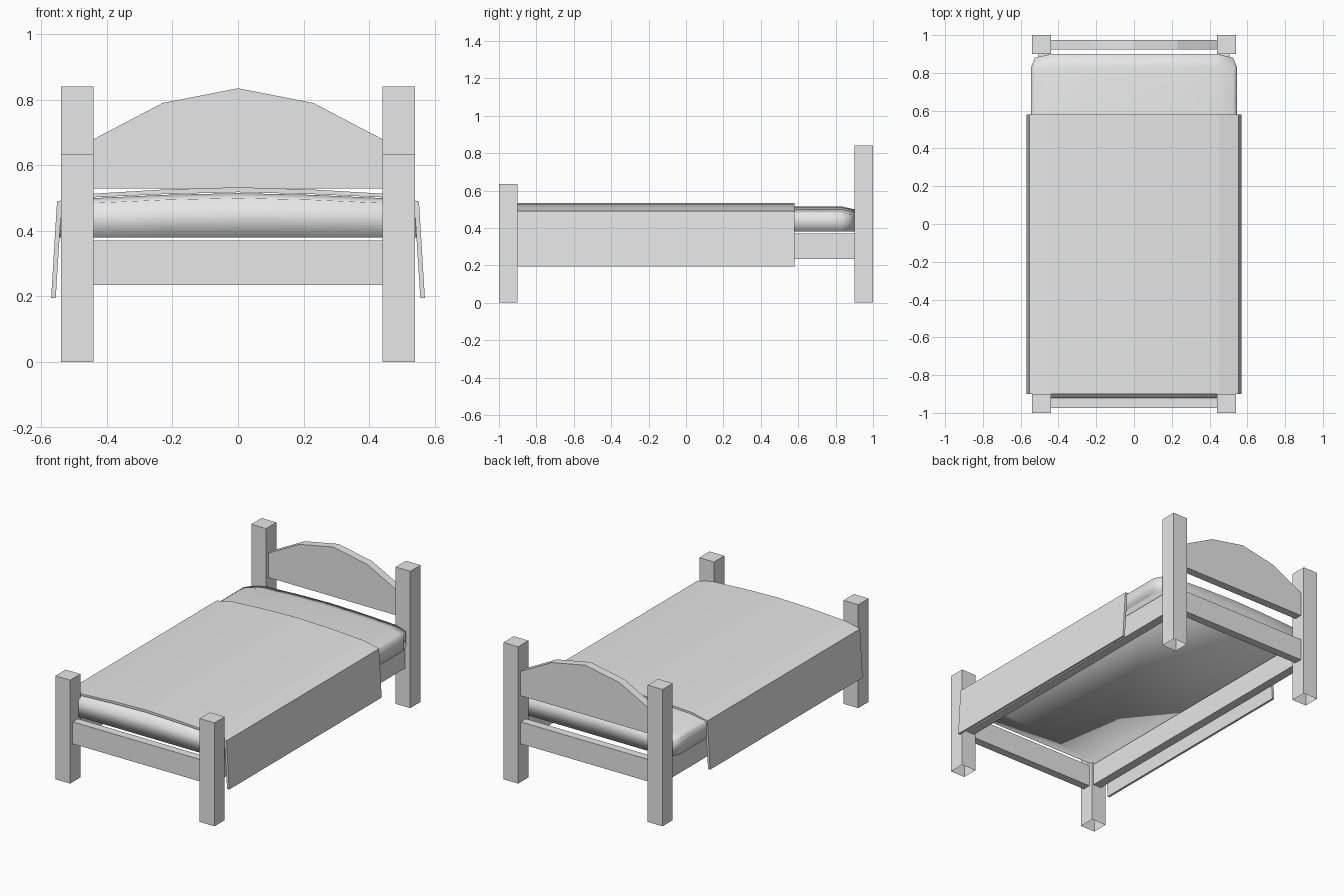
import bpy
import bmesh

old = bpy.data.objects.get("Cube")
if old:
    bpy.data.objects.remove(old)

grey = bpy.data.materials.new("plain_grey")
grey.use_nodes = True
COLOUR = (0.8, 0.8, 0.8, 1)
grey.diffuse_color = COLOUR
grey.node_tree.nodes["Principled BSDF"].inputs["Base Color"].default_value = COLOUR


def finish(name, bm, smooth=False):
    bmesh.ops.recalc_face_normals(bm, faces=bm.faces[:])
    for f in bm.faces:
        f.smooth = smooth
    mesh = bpy.data.meshes.new(name)
    bm.to_mesh(mesh)
    bm.free()
    mesh.materials.append(grey)
    obj = bpy.data.objects.new(name, mesh)
    bpy.context.collection.objects.link(obj)
    return obj


def prism(name, outline, y0, y1, open_bottom=False):
    """Extrude an x-z outline from y0 to y1."""
    bm = bmesh.new()
    front = [bm.verts.new((x, y0, z)) for x, z in outline]
    back = [bm.verts.new((x, y1, z)) for x, z in outline]
    bm.faces.new(front)
    bm.faces.new(back[::-1])
    n = len(front)
    for i in range(n):
        j = (i + 1) % n
        if open_bottom and outline[i][1] == outline[j][1] == 0:
            continue
        bm.faces.new((front[i], back[i], back[j], front[j]))
    return finish(name, bm)


def box(name, x0, x1, y0, y1, z0, z1, open_bottom=False):
    return prism(name, [(x0, z0), (x1, z0), (x1, z1), (x0, z1)], y0, y1, open_bottom)


def mirrored(half):
    """Complete a half outline that starts on the centre line."""
    return [(-x, z) for x, z in half[:0:-1]] + half


# Corner posts and side rails
for side, s in (("left", 1), ("right", -1)):
    xa, xb = sorted((s * 0.44, s * 0.54))
    box("front_post_" + side, xa, xb, -1, -0.9, 0, 0.635, True)
    box("back_post_" + side, xa, xb, 0.9, 1, 0, 0.84, True)
    xa, xb = sorted((s * 0.45, s * 0.505))
    box("side_rail_" + side, xa, xb, -0.91, 0.91, 0.235, 0.37)

# End rails
box("foot_rail", -0.44, 0.44, -0.975, -0.925, 0.235, 0.37)
box("head_rail", -0.44, 0.44, 0.925, 0.975, 0.235, 0.37)

# Arched headboard
arch = mirrored([(0, 0.835), (0.23, 0.79), (0.44, 0.68), (0.44, 0.53)])
prism("headboard", arch, 0.925, 0.975)

# Mattress: crowned top with rounded corners, straight walls, flat underside
half = [(0, 0.9, 0.515), (0.22, 0.9, 0.51), (0.44, 0.9, 0.5),
        (0.525, 0.88, 0.488), (0.545, 0.83, 0.478)]
columns = [(-x, e, z) for x, e, z in half[:0:-1]] + half
bm = bmesh.new()
top = []
for x, end, z in columns:
    edge = z - 0.015 if abs(x) < 0.54 else z
    rows = [(-end - 0.02, edge), (0.07 - end, z), (0, z), (end - 0.07, z), (end, edge)]
    top.append([bm.verts.new((x, y, h)) for y, h in rows])
for a, b in zip(top, top[1:]):
    for j in range(len(a) - 1):
        bm.faces.new((a[j], b[j], b[j + 1], a[j + 1]))
rim = ([c[0] for c in top] + top[-1][1:] +
       [c[-1] for c in top[-2::-1]] + top[0][-2:0:-1])
base = [bm.verts.new((v.co.x, v.co.y, 0.38)) for v in rim]
for i in range(len(rim)):
    j = (i + 1) % len(rim)
    bm.faces.new((rim[i], rim[j], base[j], base[i]))
bm.faces.new(base[::-1])
finish("mattress", bm, smooth=True)

# Blanket draped over the mattress with hanging sides
outer = mirrored([(0, 0.533), (0.23, 0.526), (0.45, 0.513), (0.552, 0.49), (0.57, 0.195)])
inner = mirrored([(0, 0.518), (0.23, 0.512), (0.448, 0.502), (0.538, 0.481), (0.556, 0.195)])
bm = bmesh.new()
rings = [[bm.verts.new((x, y, z)) for x, z in line]
         for y in (-0.9, 0.58) for line in (outer, inner)]
for a, b in ((0, 1), (1, 3), (3, 2), (2, 0)):
    for i in range(len(outer) - 1):
        bm.faces.new((rings[a][i], rings[a][i + 1], rings[b][i + 1], rings[b][i]))
for i in (0, -1):
    bm.faces.new([rings[k][i] for k in (0, 1, 3, 2)])
finish("blanket", bm)
